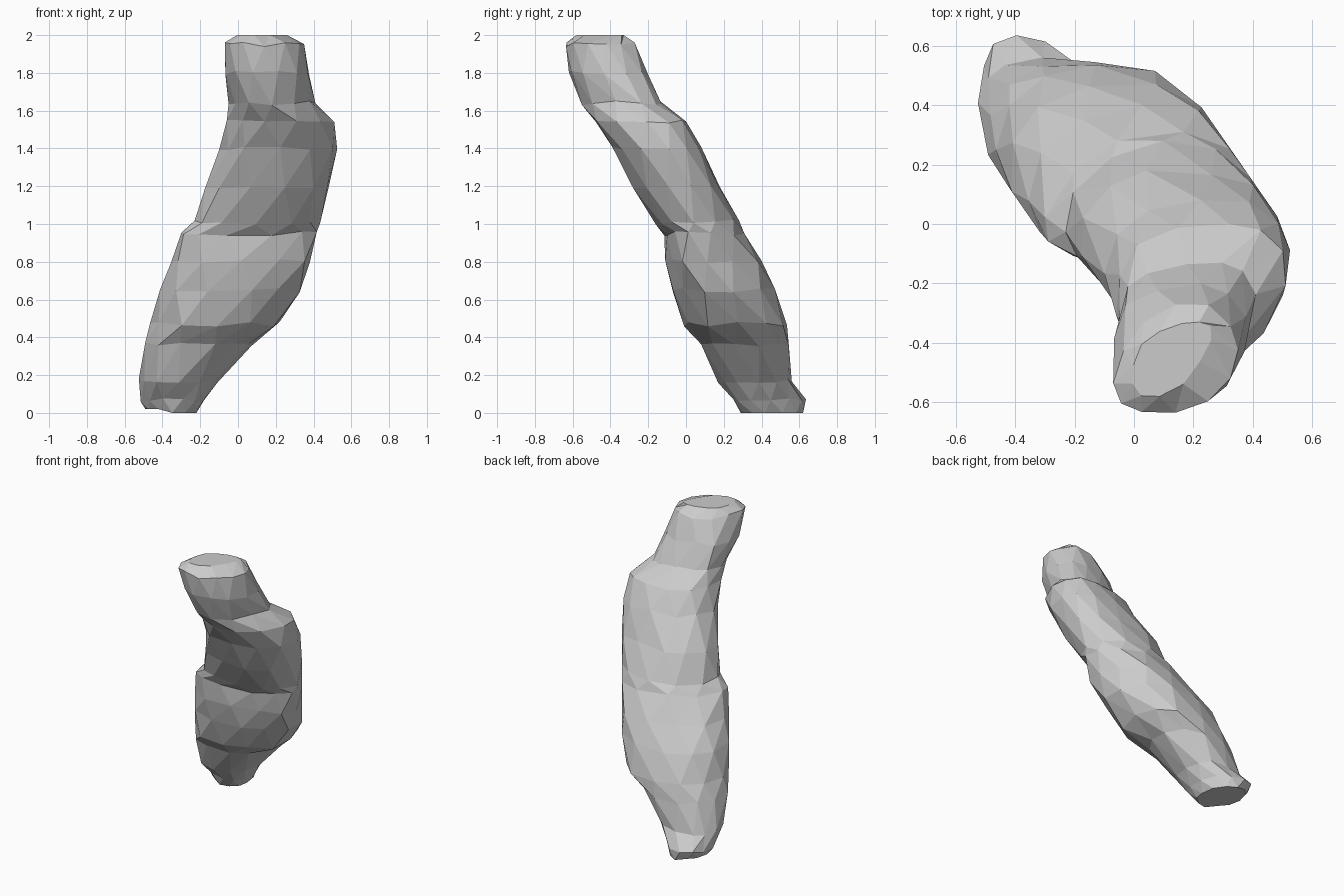
import bpy, bmesh, math, random

if "Cube" in bpy.data.objects:
    bpy.data.objects.remove(bpy.data.objects["Cube"])

random.seed(4)
SIDES = 12
DX, DY = 0.82, 0.57   # diagonal direction along the broad side

# Cross-sections: z, x min, x max, y min, y max, min and max reach along the diagonal
SECTIONS = [
    (0.015, -0.49, -0.22, 0.29, 0.62, -0.17, 0.10),
    (0.07, -0.515, -0.18, 0.25, 0.635, -0.19, 0.12),
    (0.17, -0.525, -0.11, 0.17, 0.56, -0.24, 0.16),
    (0.36, -0.50, 0.07, 0.08, 0.545, -0.27, 0.28),
    (0.47, -0.465, 0.22, -0.01, 0.535, -0.275, 0.38),
    (0.65, -0.42, 0.33, -0.07, 0.47, -0.275, 0.41),
    (0.80, -0.355, 0.38, -0.11, 0.40, -0.275, 0.41),
    (0.95, -0.30, 0.42, -0.115, 0.31, -0.27, 0.41),
    (1.01, -0.23, 0.435, -0.16, 0.28, -0.22, 0.41),
    (1.20, -0.185, 0.49, -0.28, 0.18, -0.205, 0.41),
    (1.40, -0.10, 0.525, -0.39, 0.08, -0.205, 0.40),
    (1.54, -0.065, 0.51, -0.48, 0.00, -0.225, 0.36),
    (1.64, -0.05, 0.41, -0.55, -0.13, -0.26, 0.22),
    (1.80, -0.07, 0.38, -0.62, -0.20, -0.34, 0.13),
    (1.95, -0.07, 0.35, -0.635, -0.27, -0.38, 0.07),
    (2.00, -0.01, 0.26, -0.58, -0.33, -0.31, 0.02),
]


def fit(values, lo, hi):
    a, b = min(values), max(values)
    return [lo + (v - a) * (hi - lo) / (b - a) for v in values]


def soft(v):
    return math.copysign(abs(v) ** 0.9, v)


def skew_for(reach, hx, hy):
    """Skew angle that gives an ellipse the wanted diagonal reach."""
    s = (reach ** 2 - (DX * hx) ** 2 - (DY * hy) ** 2) / (2 * DX * DY * hx * hy)
    return math.asin(max(-0.4, min(0.7, s)))


def section(bm, index, data):
    z, x0, x1, y0, y1, p0, p1 = data
    hx, hy = (x1 - x0) / 2, (y1 - y0) / 2
    mid = DX * (x0 + x1) / 2 + DY * (y0 + y1) / 2
    left, right = skew_for(mid - p0, hx, hy), skew_for(p1 - mid, hx, hy)
    xs, ys = [], []
    for i in range(SIDES):
        t = 2 * math.pi * (i + 0.5 * (index % 2)) / SIDES
        skew = left + (right - left) * (1 + math.cos(t)) / 2
        xs.append(soft(math.cos(t)) + random.uniform(-0.04, 0.04))
        ys.append(soft(math.sin(t + skew)) + random.uniform(-0.04, 0.04))
    verts = []
    wobble = 0.0 if index in (0, len(SECTIONS) - 1) else 0.012
    for x, y in zip(fit(xs, x0, x1), fit(ys, y0, y1)):
        # trim the corners that reach too far along the diagonal
        p = DX * x + DY * y
        over = p - max(p0, min(p1, p))
        verts.append(bm.verts.new((x - over * DX, y - over * DY,
                                   z + random.uniform(-wobble, wobble))))
    return verts


# Leaning faceted rock body, lofted with staggered triangles
bm = bmesh.new()
rings = [section(bm, i, s) for i, s in enumerate(SECTIONS)]
for k, (a, b) in enumerate(zip(rings, rings[1:])):
    for i in range(SIDES):
        j = (i + 1) % SIDES
        if k % 2 == 0:
            bm.faces.new((a[i], a[j], b[i]))
            bm.faces.new((a[j], b[j], b[i]))
        else:
            bm.faces.new((a[i], b[j], b[i]))
            bm.faces.new((a[i], a[j], b[j]))

# End caps
bm.faces.new(rings[0][::-1])
bm.faces.new(rings[-1])
for v in rings[0]:
    v.co.z = 0.0 if v.co.x > -0.42 else 0.02
bmesh.ops.recalc_face_normals(bm, faces=bm.faces)

mesh = bpy.data.meshes.new("leaning_rock")
bm.to_mesh(mesh)
bm.free()
bpy.context.collection.objects.link(bpy.data.objects.new("leaning_rock", mesh))
